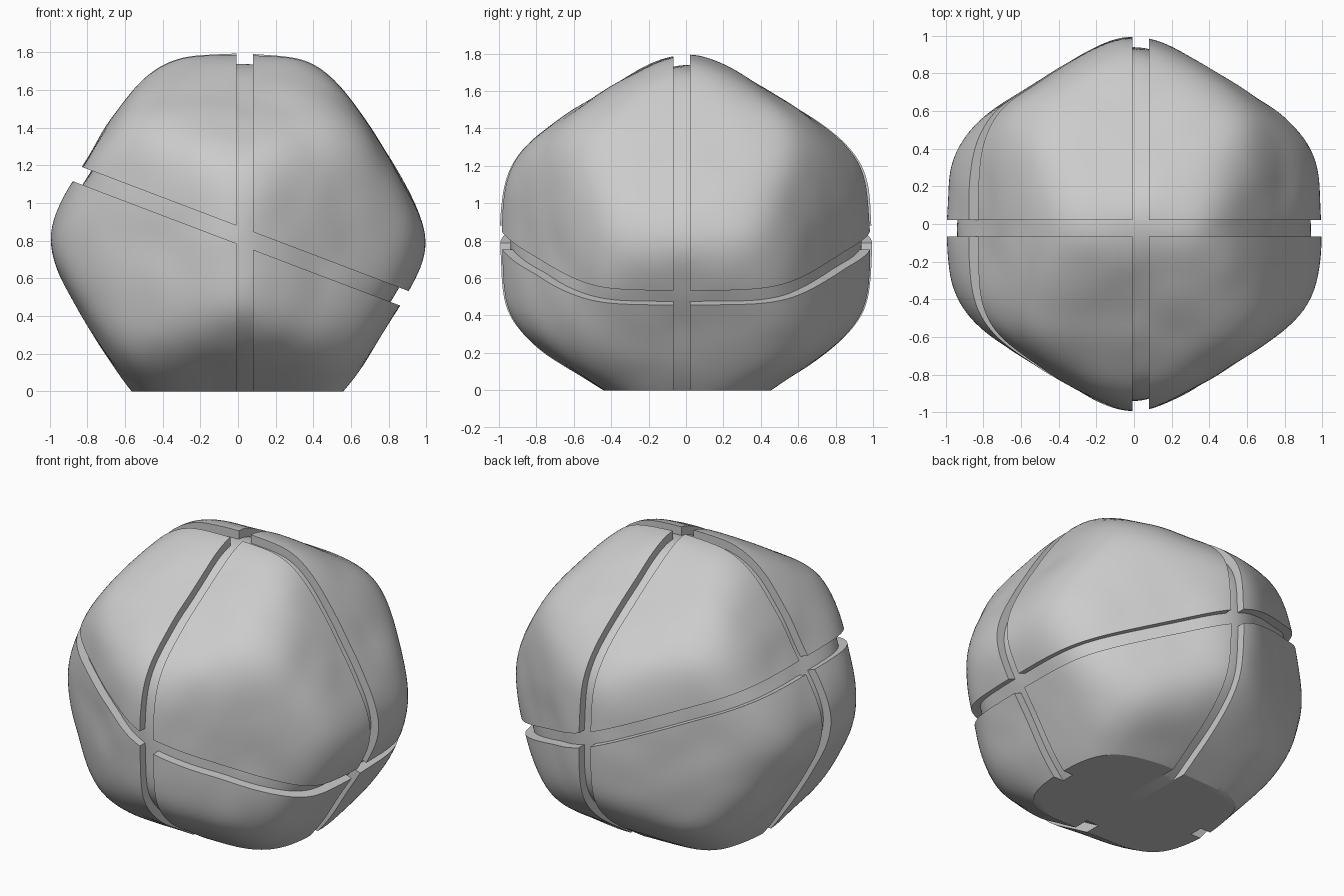
import bpy, bmesh
from itertools import product
from mathutils import Vector, noise

if "Cube" in bpy.data.objects:
    bpy.data.objects.remove(bpy.data.objects["Cube"])

CENTRE = Vector((0, 0, 0.8))
FACE_DISTANCE = 0.915
SHARPNESS = 9
GROOVE_WIDTH = 0.088
GROOVE_DEPTH = 0.055

# Twelve face directions of a dodecahedron with one edge along the top
NORMALS = []
for a, b in product((-0.526, 0.526), (-0.851, 0.851)):
    NORMALS += [Vector((0, a, b)), Vector((b, 0, a)), Vector((a, b, 0))]

# Seams: a point on each groove plane and its normal
SEAMS = [
    (Vector((0.035, 0, 0)), Vector((1, 0, 0))),
    (Vector((0, -0.022, 0)), Vector((0, 1, 0))),
    (Vector((0, 0, 0.83)), Vector((0.38, 0, 1)).normalized()),
]


def rock_radius(d):
    """Radius of a softly rounded dodecahedron with slight lumps."""
    total = sum(max(0, n.dot(d)) ** SHARPNESS for n in NORMALS)
    return FACE_DISTANCE / total ** (1 / SHARPNESS) + 0.008 * noise.noise(d * 4)


def slice_solid(bm, point, normal):
    """Keep the side the normal points to and close the cut."""
    bmesh.ops.bisect_plane(bm, geom=bm.verts[:] + bm.edges[:] + bm.faces[:],
                           plane_co=point, plane_no=normal, clear_inner=True)
    rim = [e for e in bm.edges if e.is_boundary]
    bmesh.ops.holes_fill(bm, edges=rim, sides=0)


def make_solid(name, inset, cuts):
    bm = bmesh.new()
    bmesh.ops.create_icosphere(bm, subdivisions=6, radius=1)
    for v in bm.verts:
        d = v.co.normalized()
        v.co = CENTRE + d * (rock_radius(d) - inset)
    for point, normal in cuts:
        slice_solid(bm, point, normal)
    bmesh.ops.recalc_face_normals(bm, faces=bm.faces[:])
    mesh = bpy.data.meshes.new(name)
    bm.to_mesh(mesh)
    bm.free()
    obj = bpy.data.objects.new(name, mesh)
    bpy.context.collection.objects.link(obj)
    return obj


# Flat base cut shared by the core and the lumps
base = (Vector((0, 0, 0)), Vector((0, 0, 1)))
rock = make_solid("rock", GROOVE_DEPTH, [base])

# Eight lumps separated by the grooves
lumps = []
for signs in product((-1, 1), repeat=3):
    cuts = [(p + n * s * GROOVE_WIDTH / 2, n * s) for (p, n), s in zip(SEAMS, signs)]
    lumps.append(make_solid("lump", 0, [base] + cuts))

bpy.ops.object.select_all(action='DESELECT')
for lump in lumps:
    lump.select_set(True)
bpy.context.view_layer.objects.active = lumps[0]
bpy.ops.object.join()
outer = bpy.context.view_layer.objects.active

# Fuse the lumps onto the core
union = rock.modifiers.new("fuse", 'BOOLEAN')
union.operation = 'UNION'
union.solver = 'EXACT'
union.object = outer
bpy.ops.object.select_all(action='DESELECT')
rock.select_set(True)
bpy.context.view_layer.objects.active = rock
bpy.ops.object.modifier_apply(modifier=union.name)
bpy.data.objects.remove(outer)

# Plain stone colour
stone = bpy.data.materials.new("grey_stone")
stone.use_nodes = True
colour = (0.6, 0.6, 0.6, 1)
stone.diffuse_color = colour
stone.node_tree.nodes["Principled BSDF"].inputs["Base Color"].default_value = colour
rock.data.materials.clear()
rock.data.materials.append(stone)
bpy.ops.object.shade_smooth_by_angle()
